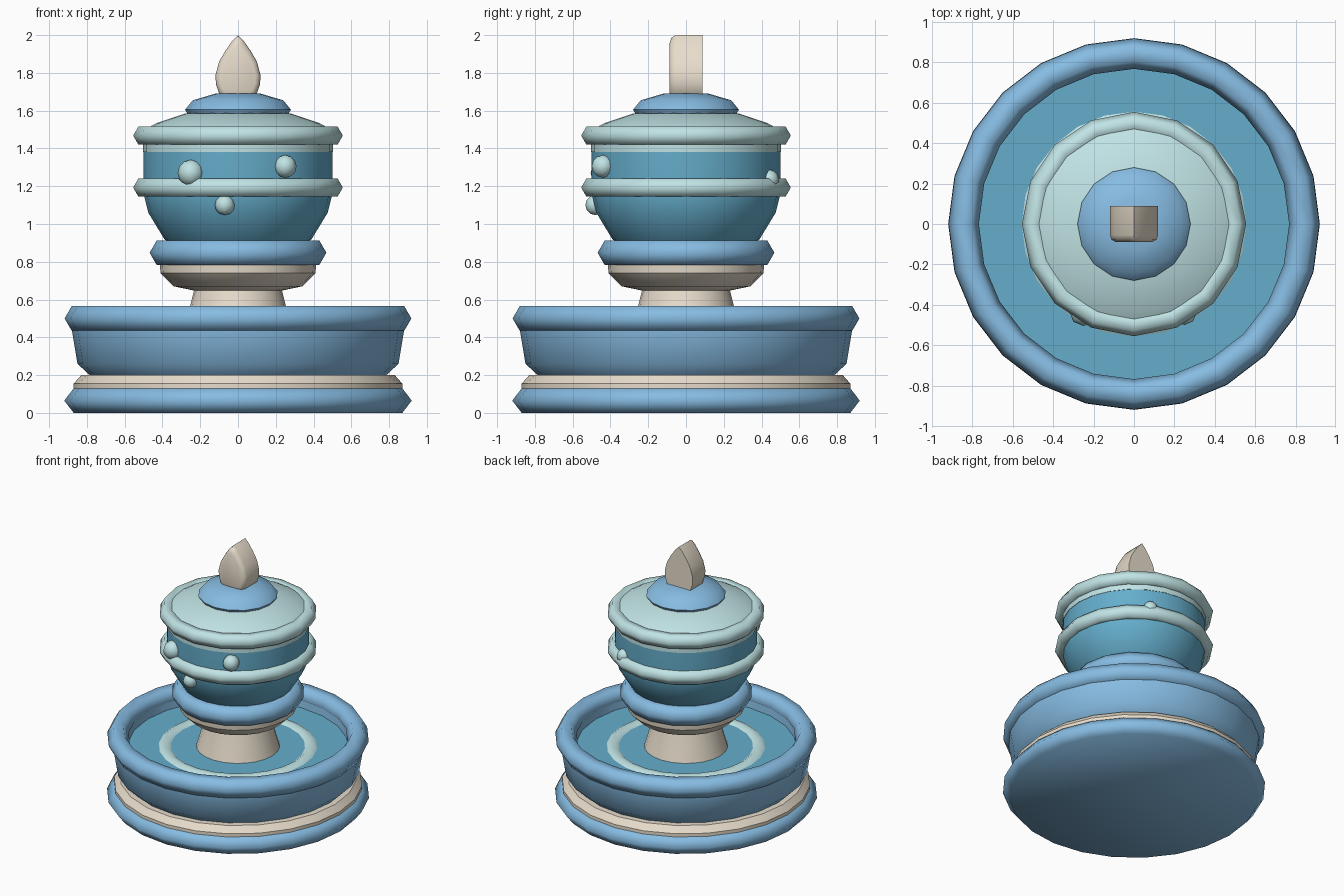
import bpy, bmesh, math

if "Cube" in bpy.data.objects:
    bpy.data.objects.remove(bpy.data.objects["Cube"])

def material(name, rgb):
    m = bpy.data.materials.new(name)
    m.diffuse_color = (*rgb, 1)
    m.use_nodes = True
    m.node_tree.nodes["Principled BSDF"].inputs["Base Color"].default_value = m.diffuse_color
    return m

BLUE = material("blue", (0.24, 0.50, 0.76))
TEAL = material("teal", (0.13, 0.42, 0.60))
PALE = material("pale", (0.53, 0.77, 0.78))
CREAM = material("cream", (0.80, 0.72, 0.60))

def finish(bm, name, mat, angle):
    bmesh.ops.recalc_face_normals(bm, faces=bm.faces)
    me = bpy.data.meshes.new(name)
    bm.to_mesh(me)
    bm.free()
    me.materials.append(mat)
    ob = bpy.data.objects.new(name, me)
    bpy.context.collection.objects.link(ob)
    bpy.ops.object.select_all(action='DESELECT')
    ob.select_set(True)
    bpy.context.view_layer.objects.active = ob
    bpy.ops.object.shade_smooth_by_angle(angle=math.radians(angle))
    return ob

def lathe(name, profile, mat, sides=24, closed=False, angle=40):
    """Spin (radius, z) points round z; an open profile gets flat end caps."""
    bm = bmesh.new()
    rows = []
    for r, z in profile:
        rows.append([bm.verts.new((r * math.cos(2 * math.pi * i / sides),
                                   r * math.sin(2 * math.pi * i / sides), z))
                     for i in range(sides)])
    pairs = list(zip(rows, rows[1:]))
    if closed:
        pairs.append((rows[-1], rows[0]))
    for a, b in pairs:
        for i in range(sides):
            j = (i + 1) % sides
            bm.faces.new((a[i], a[j], b[j], b[i]))
    if not closed:
        bm.faces.new(rows[0])
        bm.faces.new(rows[-1])
    return finish(bm, name, mat, angle)

def ring(name, radius, z, r, mat, sides=24, squash=1.0):
    """Torus with a six-sided section."""
    section = [(radius + r * math.cos(k * math.pi / 3),
                z + squash * r * math.sin(k * math.pi / 3)) for k in range(6)]
    return lathe(name, section, mat, sides, True, 65)

# Foot and basin
lathe("base_plate", [(0.87, 0), (0.92, 0.065), (0.87, 0.13)], BLUE, angle=85)
lathe("base_band", [(0.87, 0.12), (0.87, 0.155), (0.83, 0.20)], CREAM)
lathe("basin", [(0.78, 0.195), (0.85, 0.26), (0.88, 0.44), (0.88, 0.50),
                (0.78, 0.50), (0.77, 0.42)], BLUE)
ring("basin_rim", 0.843, 0.50, 0.075, BLUE)
lathe("water", [(0.775, 0.41), (0.775, 0.43)], TEAL)
ring("water_ripple", 0.513, 0.43, 0.043, PALE, squash=0.4)

# Pedestal
lathe("stem", [(0.295, 0.42), (0.255, 0.56), (0.23, 0.66)], CREAM)
lathe("cup", [(0.22, 0.645), (0.34, 0.67), (0.41, 0.74), (0.415, 0.80)], CREAM, 24)
ring("collar", 0.393, 0.848, 0.075, BLUE, 16)
lathe("collar_core", [(0.37, 0.79), (0.37, 0.90)], BLUE, 16)

# Round body with bands
lathe("body", [(0.28, 0.84), (0.39, 0.92), (0.475, 1.06), (0.495, 1.14),
               (0.50, 1.22), (0.50, 1.39)], TEAL)
lathe("body_lip", [(0.503, 1.38), (0.503, 1.46)], PALE)
ring("lower_band", 0.50, 1.193, 0.055, PALE, 16)
ring("upper_band", 0.50, 1.468, 0.055, PALE, 16)

# Lid and knob
lathe("lid", [(0.48, 1.45), (0.475, 1.51), (0.43, 1.535), (0.28, 1.585),
              (0.12, 1.60)], PALE)
lathe("knob", [(0.26, 1.57), (0.28, 1.605), (0.24, 1.655), (0.12, 1.69)], BLUE, 16, angle=60)

# Beads on the body
for i, (x, y, z, r) in enumerate([(-0.25, -0.435, 1.27, 0.07), (0.25, -0.44, 1.305, 0.06),
                                  (-0.07, -0.48, 1.10, 0.053), (0.22, 0.44, 1.235, 0.053)]):
    bm = bmesh.new()
    bmesh.ops.create_uvsphere(bm, u_segments=8, v_segments=6, radius=r)
    bmesh.ops.translate(bm, verts=bm.verts, vec=(x, y, z))
    finish(bm, f"bead_{i + 1}", PALE, 65)

# Drop-shaped finial: flat back, rounded front edge
half = [(0.10, 1.69), (0.117, 1.74), (0.119, 1.79), (0.10, 1.86), (0.065, 1.92), (0.03, 1.97)]
outline = [(0.07, 1.66)] + half + [(0, 2.0)] + [(-x, z) for x, z in reversed(half)] + [(-0.07, 1.66)]
bm = bmesh.new()
rows = [[bm.verts.new((x * s, y, 1.78 + (z - 1.78) * s)) for x, z in outline]
        for y, s in ((0.088, 1), (-0.055, 1), (-0.078, 0.93), (-0.088, 0.78))]
for a, b in zip(rows, rows[1:]):
    for i in range(len(a)):
        j = (i + 1) % len(a)
        bm.faces.new((a[i], a[j], b[j], b[i]))
bm.faces.new(rows[0])
bm.faces.new(rows[-1])
finish(bm, "finial", CREAM, 45)
